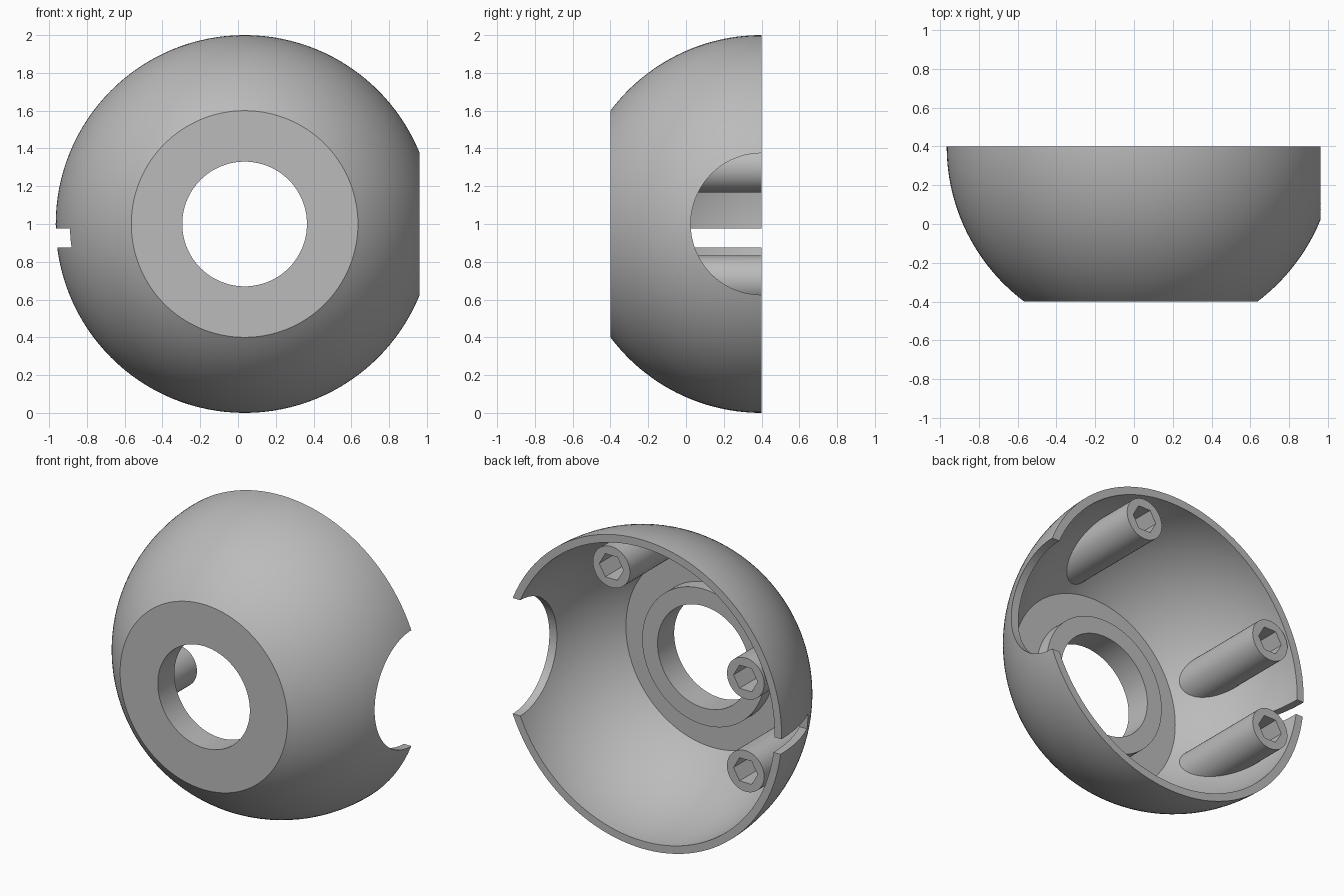
import bpy, bmesh, math
from mathutils import Matrix, Vector

if "Cube" in bpy.data.objects:
    bpy.data.objects.remove(bpy.data.objects["Cube"], do_unlink=True)

CENTRE = Vector((0.035, 0.4, 1.0))   # centre of the dome, on the open rim plane
OUTER, INNER = 1.0, 0.95

grey = bpy.data.materials.new("satin_grey")
grey.use_nodes = True
colour = (0.5, 0.5, 0.5, 1)
grey.diffuse_color = colour
grey.node_tree.nodes["Principled BSDF"].inputs["Base Color"].default_value = colour


def make_object(name, bm):
    bmesh.ops.recalc_face_normals(bm, faces=bm.faces)
    mesh = bpy.data.meshes.new(name)
    bm.to_mesh(mesh)
    bm.free()
    mesh.materials.append(grey)
    ob = bpy.data.objects.new(name, mesh)
    bpy.context.collection.objects.link(ob)
    return ob


def select_only(ob):
    bpy.ops.object.select_all(action="DESELECT")
    ob.select_set(True)
    bpy.context.view_layer.objects.active = ob


def smooth(ob):
    select_only(ob)
    bpy.ops.object.shade_smooth_by_angle(angle=math.radians(28))


def bridge(bm, a, b):
    n = len(a)
    for i in range(n):
        j = (i + 1) % n
        bm.faces.new((a[i], a[j], b[j], b[i]))


def arc(radius, depth_a, depth_b, steps):
    """Points (distance from axis, depth) along a sphere between two depths."""
    a, b = math.asin(depth_a / radius), math.asin(depth_b / radius)
    angles = [a + (b - a) * i / steps for i in range(steps + 1)]
    return [(radius * math.cos(t), radius * math.sin(t)) for t in angles]


def lathe(name, profile, segments):
    bm = bmesh.new()
    rings = []
    for r, d in profile:
        turn = [math.tau * i / segments for i in range(segments)]
        rings.append([bm.verts.new(CENTRE + Vector((r * math.cos(t), d, r * math.sin(t))))
                      for t in turn])
    for a, b in zip(rings, rings[1:] + rings[:1]):
        bridge(bm, a, b)
    return make_object(name, bm)


def cut(target, cutter):
    cutter.hide_render = True
    mod = target.modifiers.new("cut", "BOOLEAN")
    mod.operation = "DIFFERENCE"
    mod.solver = "EXACT"
    mod.object = cutter
    select_only(target)
    bpy.ops.object.modifier_apply(modifier=mod.name)
    bpy.data.objects.remove(cutter, do_unlink=True)


# Dome shell: flat front with a bore, raised collar inside, thin wall
profile = arc(OUTER, 0, -0.8, 28)
profile += [(0.33, -0.8), (0.33, -0.63), (0.44, -0.63), (0.44, -0.72)]
profile += arc(INNER, -0.72, 0, 26)
shell = lathe("dome_shell", profile, 128)

# Round side port
bm = bmesh.new()
bmesh.ops.create_cone(bm, cap_ends=True, segments=96, radius1=0.375, radius2=0.375, depth=0.6,
                      matrix=Matrix.Translation((0.95, CENTRE.y, CENTRE.z))
                      @ Matrix.Rotation(math.pi / 2, 4, "Y"))
cut(shell, make_object("port_cutter", bm))

# Narrow slot in the opposite rim
bm = bmesh.new()
bmesh.ops.create_cube(bm, size=1, matrix=Matrix.Translation((-0.94, 0.27, 0.925))
                      @ Matrix.Diagonal((0.32, 0.5, 0.1, 1)))
cut(shell, make_object("slot_cutter", bm))
smooth(shell)


# Screw posts: tubes with hexagonal sockets, rooted in the curved wall
def screw_post(name, x, z, radius=0.133, apothem=0.075, socket=0.42, n=48):
    bm = bmesh.new()
    turn = [math.tau * i / n for i in range(n)]
    root, rim, mouth, floor = [], [], [], []
    for t in turn:
        c, s = math.cos(t), math.sin(t)
        px, pz = x + radius * c, z + radius * s
        depth = -math.sqrt(0.97 ** 2 - px * px - pz * pz)
        root.append(bm.verts.new(CENTRE + Vector((px, depth, pz))))
        rim.append(bm.verts.new(CENTRE + Vector((px, 0, pz))))
        h = apothem / math.cos(t % (math.pi / 3) - math.pi / 6)
        mouth.append(bm.verts.new(CENTRE + Vector((x + h * c, 0, z + h * s))))
        floor.append(bm.verts.new(CENTRE + Vector((x + h * c, -socket, z + h * s))))
    for a, b in ((root, rim), (rim, mouth), (mouth, floor)):
        bridge(bm, a, b)
    bm.faces.new(floor)
    smooth(make_object(name, bm))


screw_post("upper_post", 0.22, 0.765)
screw_post("side_post_high", -0.742, 0.3)
screw_post("side_post_low", -0.742, -0.3)
